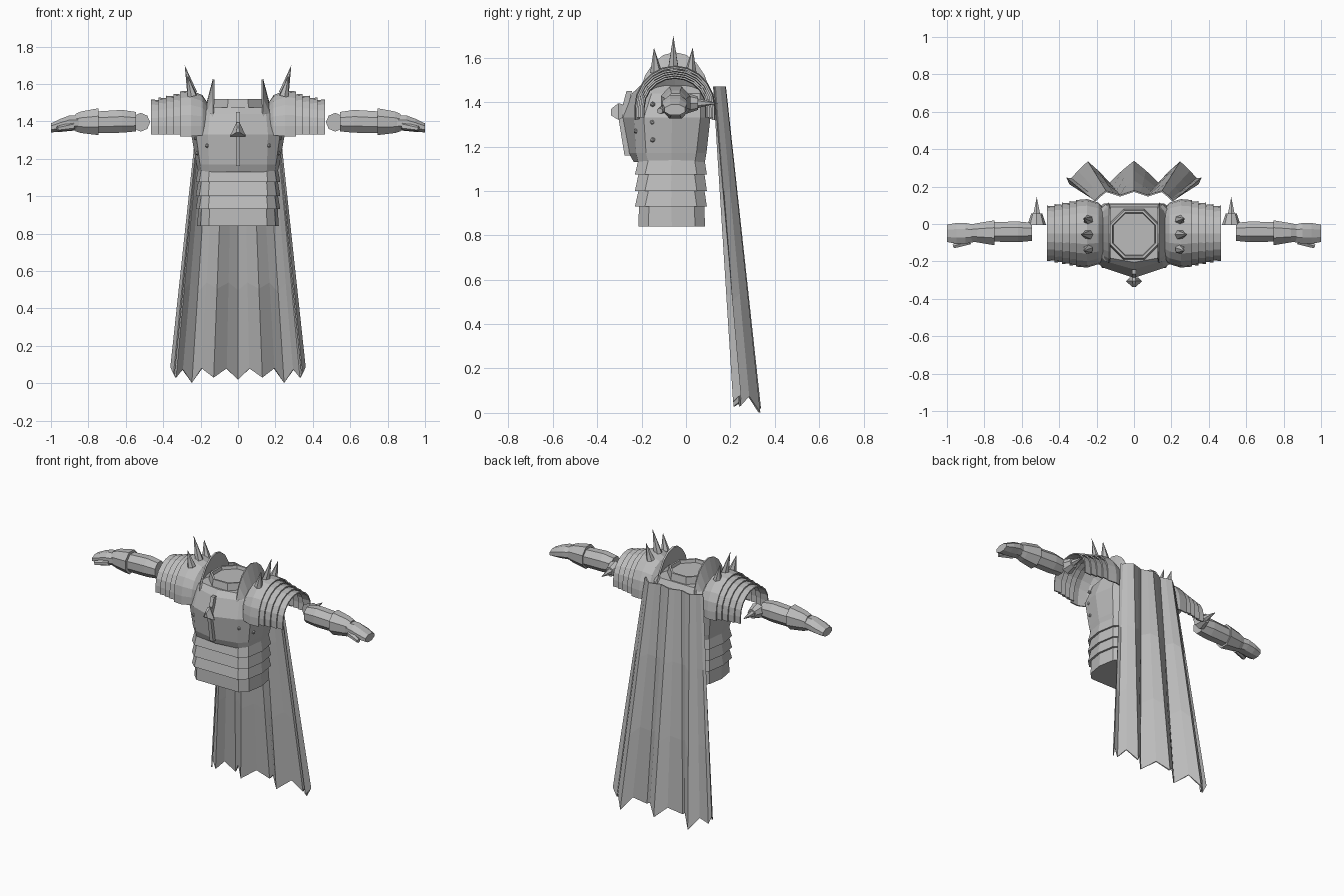
import bpy, bmesh, math
from mathutils import Vector

if "Cube" in bpy.data.objects:
    bpy.data.objects.remove(bpy.data.objects["Cube"])

steel = bpy.data.materials.new("plain_grey")
steel.diffuse_color = (0.5, 0.5, 0.5, 1)
steel.use_nodes = True
steel.node_tree.nodes["Principled BSDF"].inputs["Base Color"].default_value = steel.diffuse_color


def make(name, bm):
    bmesh.ops.recalc_face_normals(bm, faces=bm.faces)
    me = bpy.data.meshes.new(name)
    bm.to_mesh(me)
    bm.free()
    me.materials.append(steel)
    ob = bpy.data.objects.new(name, me)
    bpy.context.collection.objects.link(ob)
    return ob


def loft(name, rings, closed=True, caps=True, thick=0):
    """Skin a list of point rings; open strips can be given thickness."""
    bm = bmesh.new()
    vs = [[bm.verts.new(p) for p in r] for r in rings]
    n = len(rings[0])
    for a, b in zip(vs, vs[1:]):
        for i in range(n if closed else n - 1):
            j = (i + 1) % n
            bm.faces.new((a[i], a[j], b[j], b[i]))
    if closed and caps:
        bm.faces.new(vs[0])
        bm.faces.new(vs[-1])
    ob = make(name, bm)
    if thick:
        m = ob.modifiers.new("thickness", 'SOLIDIFY')
        m.thickness = thick
    return ob


def cone(name, base, tip, r, sides=6, r2=0.0):
    """Tapered prism from base to tip."""
    base, tip = Vector(base), Vector(tip)
    d = tip - base
    bm = bmesh.new()
    bmesh.ops.create_cone(bm, cap_ends=True, segments=sides, radius1=r,
                          radius2=r2, depth=d.length)
    rot = d.to_track_quat('Z', 'Y')
    for v in bm.verts:
        v.co = rot @ v.co + (base + tip) / 2
    return make(name, bm)


def section(z, w, c, yfc, yf, yb):
    """Torso outline: w = half width, c = half width of front and back plates."""
    mid = (yf + yb) / 2
    ws = c + (w - c) * 0.72
    half = [(c, yf), (ws, yf + 0.045), (w, mid), (ws, yb - 0.045), (c, yb)]
    pts = [(0, yfc)] + half + [(-x, y) for x, y in reversed(half)]
    return [(x, y, z) for x, y in pts]


# Breastplate with a ridged front, ending in the collar
loft("breastplate", [section(*s) for s in (
    (1.13, .212, .155, -.235, -.215, .085),
    (1.17, .222, .155, -.258, -.225, .092),
    (1.33, .25, .160, -.288, -.235, .11),
    (1.44, .215, .150, -.243, -.20, .108),
    (1.475, .165, .14, -.205, -.18, .09))])
collar = []
for z, r in ((1.455, .15), (1.52, .138), (1.52, .125), (1.50, .12)):
    collar.append([(r * math.cos(a), -.055 + r * math.sin(a), z)
                   for a in [math.pi * (k + .5) / 4 for k in range(8)]])
loft("collar", collar)

# Overlapping waist bands, each flaring towards its lower edge
for i, (top, low) in enumerate(((1.15, 1.075), (1.085, 1.0), (1.01, .93), (.94, .84))):
    e = .008 if i < 3 else 0
    loft(f"waist_band_{i + 1}", [
        section(top, .212, .152, -.212, -.212, .082),
        section(low, .218 + e, .155 + e / 2, -.214 - 2 * e, -.214 - 2 * e, .086 + e)])

# Chest emblem: a strip along the ridge with a pointed boss
loft("chest_strip", [[(-.012, y, z), (.012, y, z), (.012, y + .025, z), (-.012, y + .025, z)]
                     for z, y in ((1.16, -.277), (1.32, -.303), (1.45, -.268))])
loft("chest_boss", [
    [(-.022, -.285, 1.33), (.022, -.285, 1.33), (.008, -.285, 1.39), (-.008, -.285, 1.39)],
    [(-.043, -.305, 1.32), (.043, -.305, 1.32), (.008, -.305, 1.395), (-.008, -.305, 1.395)],
    [(-.01, -.337, 1.34), (.01, -.337, 1.34), (.005, -.337, 1.37), (-.005, -.337, 1.37)]])


def arch(x, ry, top, low):
    """Half-ring around the shoulder in the plane at x, open at the bottom."""
    pts = [(x, -.05 - ry, low)]
    for k in range(11):
        a = math.pi * (1 - k / 10)
        pts.append((x, -.05 + ry * math.cos(a), 1.375 + (top - 1.375) * math.sin(a)))
    return pts + [(x, -.05 + ry, low)]


def ring(x, y, z, ry, rz):
    return [(x, y + ry * math.cos(a), z + rz * math.sin(a))
            for a in [math.pi * (k + .5) / 4 for k in range(8)]]


for s, side in ((-1, "left"), (1, "right")):
    # Shoulder cap
    loft(f"{side}_shoulder_cap", [arch(s * x, ry, t, l) for x, ry, t, l in (
        (.15, .125, 1.48, 1.35), (.19, .165, 1.54, 1.325),
        (.25, .183, 1.565, 1.32), (.31, .178, 1.56, 1.32))], closed=False, thick=.008)
    # Stepped upper arm bands
    for i in range(4):
        x, ry, t = .295 + .04 * i, .172 - .008 * i, 1.547 - .01 * i
        loft(f"{side}_arm_band_{i + 1}", [arch(s * x, ry - .004, t - .004, 1.33),
             arch(s * (x + .05), ry, t, 1.33)], closed=False, thick=.008)
    # Upright neck guard
    loft(f"{side}_neck_guard", [arch(s * .168, .145, 1.50, 1.37),
         arch(s * .135, .165, 1.625, 1.37)], closed=False, thick=.01)
    # Shoulder spikes
    for i, (dy, tz, bz) in enumerate(((-.078, 1.645, 1.535), (0, 1.70, 1.55), (.078, 1.645, 1.535))):
        cone(f"{side}_shoulder_spike_{i + 1}", (s * .245, -.057 + dy, bz),
             (s * (.285 if dy == 0 else .27), -.057 + dy * 1.12, tz), .027)
    # Elbow guard with a rear spike
    cone(f"{side}_elbow_guard", (s * .52, -.005, 1.395), (s * .52, .055, 1.395), .05, 8, .03)
    cone(f"{side}_elbow_spike", (s * .52, .05, 1.395), (s * .52, .145, 1.395), .022)
    # Forearm, cuff and hand
    loft(f"{side}_forearm", [ring(s * x, -.042, z, ry, rz) for x, z, ry, rz in (
        (.545, 1.398, .052, .056), (.62, 1.40, .06, .066), (.76, 1.395, .056, .062))])
    loft(f"{side}_cuff", [ring(s * x, -.047, z, ry, rz) for x, z, ry, rz in (
        (.745, 1.398, .072, .078), (.84, 1.395, .055, .062), (.87, 1.393, .048, .05))])
    loft(f"{side}_hand", [ring(s * x, -.05, z, ry, rz) for x, z, ry, rz in (
        (.83, 1.393, .045, .042), (.90, 1.39, .06, .045),
        (.95, 1.378, .06, .038), (1.0, 1.365, .05, .026))])
    cone(f"{side}_thumb", (s * .88, -.09, 1.375), (s * .965, -.118, 1.36), .022, 6, .014)
    # Rivets on the breastplate sides
    for i, (x, y, z) in enumerate(((.165, -.225, 1.27), (.225, -.15, 1.39),
                                   (.225, -.152, 1.31), (.218, -.15, 1.23))):
        bm = bmesh.new()
        bmesh.ops.create_icosphere(bm, subdivisions=1, radius=.012)
        bmesh.ops.translate(bm, verts=bm.verts, vec=(s * x, y, z))
        make(f"{side}_rivet_{i + 1}", bm)

# Cape: pleated sheet (top x, top y, bottom x, bottom y, hem height)
half = [(.035, .168, .065, .285, .08), (.075, .155, .13, .222, .03),
        (.11, .167, .19, .285, .08), (.15, .178, .247, .335, .002),
        (.18, .155, .30, .285, .075), (.2, .135, .335, .245, .03),
        (.213, .125, .362, .248, .085), (.205, .122, .345, .212, .05)]
cape = [(-a, b, -c, d, e) for a, b, c, d, e in reversed(half)]
cape += [(0, .18, 0, .338, .02)] + half
loft("cape", [[(tx + (bx - tx) * t, ty + (by - ty) * t, 1.47 + (h - 1.47) * t)
               for tx, ty, bx, by, h in cape] for t in (0, .33, .67, 1)],
     closed=False, thick=.008)
